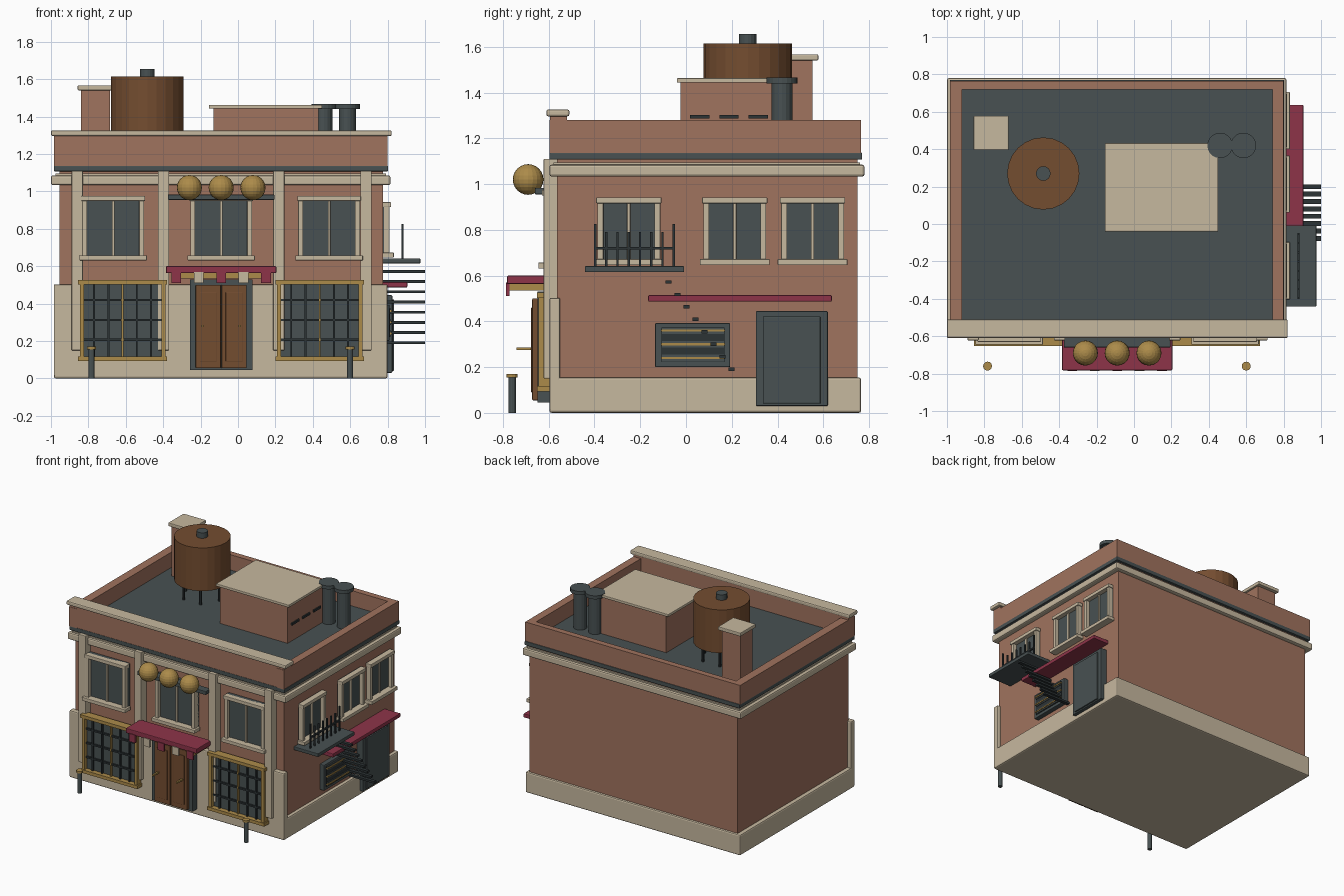
import bpy
import math
from mathutils import Vector

if "Cube" in bpy.data.objects:
    bpy.data.objects.remove(bpy.data.objects["Cube"], do_unlink=True)


def material(name, red, green, blue):
    """Flat material from sRGB bytes."""
    def linear(value):
        value /= 255
        return value / 12.92 if value < 0.04 else ((value + 0.055) / 1.055) ** 2.4
    mat = bpy.data.materials.new(name)
    mat.use_nodes = True
    colour = (linear(red), linear(green), linear(blue), 1)
    mat.diffuse_color = colour
    mat.node_tree.nodes["Principled BSDF"].inputs["Base Color"].default_value = colour
    return mat


BRICK = material("brick", 160, 115, 94)
CREAM = material("cream_stone", 198, 184, 159)
DARK = material("dark_slate", 72, 81, 82)
BLACK = material("black_iron", 44, 51, 53)
MAROON = material("maroon", 141, 52, 73)
GOLD = material("gold", 172, 139, 74)
WOOD = material("brown_wood", 116, 77, 48)


def box(name, mat, xs, ys, zs, bevel=0.0):
    """Box between the given limits, with optional soft edges."""
    bpy.ops.mesh.primitive_cube_add(size=1)
    obj = bpy.context.object
    obj.name = name
    limits = (xs, ys, zs)
    for vert in obj.data.vertices:
        vert.co = Vector([max(r) if c > 0 else min(r) for c, r in zip(vert.co, limits)])
    obj.data.materials.append(mat)
    if bevel:
        mod = obj.modifiers.new("soft_edges", "BEVEL")
        mod.width = bevel
        mod.segments = 2
    return obj


def tube(name, mat, x, y, zs, radius, sides=24):
    bpy.ops.mesh.primitive_cylinder_add(vertices=sides, radius=radius, depth=zs[1] - zs[0],
                                        location=(x, y, sum(zs) / 2))
    obj = bpy.context.object
    obj.name = name
    obj.data.materials.append(mat)
    return obj


def span(centre, width):
    return (centre - width / 2, centre + width / 2)


MID = -0.09            # middle of the building across its front
SIDES = (-0.985, 0.8)  # outer limits of the trim
DEPTH = (-0.597, 0.765)

# Main walls, base and bands
box("brick_walls", BRICK, (-0.955, 0.775), (-0.563, 0.75), (0.01, 1.12))
box("stone_base", CREAM, SIDES, DEPTH, (0, 0.155), 0.01)
box("shopfront_facing", CREAM, SIDES, (-0.597, -0.55), (0.01, 0.503), 0.008)
box("cornice", CREAM, (-1, 0.815), (-0.597, 0.78), (1.033, 1.085), 0.01)
box("upper_cornice_step", CREAM, (-0.975, 0.79), (-0.58, 0.76), (1.08, 1.095))
box("dark_band", DARK, (-0.985, 0.803), (-0.597, 0.77), (1.107, 1.137), 0.004)

# Roof and parapet
box("roof_deck", DARK, (-0.95, 0.77), (-0.56, 0.74), (1.12, 1.165))
box("left_parapet", BRICK, (0.74, 0.8), DEPTH, (1.135, 1.28))
box("right_parapet", BRICK, (-0.985, -0.92), DEPTH, (1.135, 1.28))
box("back_parapet", BRICK, (-0.95, 0.77), (0.72, 0.765), (1.135, 1.28))
box("front_parapet", BRICK, SIDES, (-0.594, -0.52), (1.135, 1.3))
box("front_coping", CREAM, (-1, 0.822), (-0.61, -0.51), (1.296, 1.326), 0.008)

# Roof hut with side vents
box("roof_hut", BRICK, (-0.13, 0.43), (-0.025, 0.42), (1.16, 1.445))
box("roof_hut_cap", CREAM, (-0.155, 0.45), (-0.04, 0.432), (1.443, 1.463), 0.004)
for i in range(3):
    box("hut_vent", BLACK, (0.42, 0.44), span(0.06 + i * 0.128, 0.085), (1.286, 1.302))

# Chimney and flues
box("chimney", BRICK, (-0.84, -0.685), (0.41, 0.552), (1.16, 1.545))
box("chimney_cap", CREAM, (-0.857, -0.67), (0.395, 0.578), (1.54, 1.567), 0.005)
for x in (0.46, 0.585):
    tube("flue", DARK, x, 0.42, (1.16, 1.45), 0.046, 16)
    tube("flue_cap", DARK, x, 0.42, (1.44, 1.466), 0.068, 20)

# Water tank
TANK = (-0.485, 0.27)
tube("water_tank", WOOD, *TANK, (1.29, 1.614), 0.193)
tube("tank_knob", DARK, *TANK, (1.61, 1.655), 0.039, 16)
for i in range(6):
    angle = math.tau * i / 6
    tube("tank_leg", BLACK, TANK[0] + 0.14 * math.cos(angle),
         TANK[1] + 0.14 * math.sin(angle), (1.16, 1.3), 0.01, 8)

# Pilasters
for x in (-0.86, -0.398, 0.218, 0.685):
    box("pilaster", CREAM, span(x, 0.06), (-0.622, -0.55), (0.15, 1.11), 0.004)


def window(name, centre, width, zs, wall, place):
    """Framed window; place turns (across, outward, up) limits into a box."""
    low, high = zs
    rim = 0.026
    left, right = span(centre, width)
    place(name + "_glass", DARK, (left, right), (wall - 0.01, wall + 0.02), zs)
    for a in (left, right - rim):
        place(name + "_jamb", CREAM, (a, a + rim), (wall, wall + 0.048), zs)
    place(name + "_mullion", CREAM, span(centre, 0.014), (wall, wall + 0.03), zs)
    place(name + "_head", CREAM, span(centre, width + 0.01), (wall, wall + 0.055),
          (high - rim, high))
    place(name + "_sill", CREAM, span(centre, width + 0.03), (wall, wall + 0.07),
          (low - 0.004, low + 0.022))


def on_front(name, mat, across, outward, up):
    box(name, mat, across, (-outward[0], -outward[1]), up, 0.003)


def on_side(name, mat, across, outward, up):
    box(name, mat, (outward[0], outward[1] - 0.012), across, up, 0.003)


for x in (-0.667, MID, 0.487):
    window("front_window", x, 0.33, (0.635, 0.975), 0.575, on_front)
for y in (-0.25, 0.213, 0.553):
    window("side_window", y, 0.275, (0.65, 0.942), 0.775, on_side)

# Shop windows with grid bars and gold frames
for x in (-0.617, 0.437):
    low, high, half = 0.1, 0.525, 0.228
    box("shop_glass", DARK, span(x, 0.44), (-0.615, -0.59), (low, high))
    for i in range(1, 6):
        bar = GOLD if i == 3 else BLACK
        box("shop_upright", bar, span(x - half + i * half / 3, 0.01),
            (-0.63, -0.61), (low, high))
    for i in range(1, 4):
        box("shop_crossbar", BLACK, span(x, 0.44), (-0.628, -0.61),
            span(low + i * (high - low) / 4, 0.012))
    for side in (-1, 1):
        box("shop_frame_side", GOLD, span(x + side * (half - 0.01), 0.022),
            (-0.645, -0.59), (low, high))
    for z in (low + 0.005, high - 0.01):
        box("shop_frame_rail", GOLD, span(x, 0.475), (-0.652, -0.59), span(z, 0.024))

# Entrance doors
box("door_surround", DARK, span(MID, 0.335), (-0.65, -0.58), (0.045, 0.53))
for side in (-1, 1):
    box("door_leaf", WOOD, span(MID + side * 0.069, 0.134), (-0.672, -0.64),
        (0.055, 0.5), 0.004)
    box("door_panel", WOOD, span(MID + side * 0.069, 0.09), (-0.677, -0.66),
        (0.09, 0.46), 0.003)
    box("door_handle", GOLD, span(MID + side * 0.1, 0.012), (-0.74, -0.66),
        span(0.28, 0.012))

# Entrance awning with alternating tabs
box("entrance_awning", MAROON, span(MID, 0.59), (-0.782, -0.61), (0.563, 0.6), 0.005)
box("awning_beam", GOLD, span(MID, 0.5), (-0.66, -0.6), (0.535, 0.565))
for side in (-1, 1):
    box("awning_bracket", GOLD, span(MID + side * 0.25, 0.025), (-0.785, -0.61),
        (0.535, 0.565))
for i in range(5):
    box("awning_tab", CREAM if i % 2 else MAROON, span(MID + (i - 2) * 0.12, 0.052),
        (-0.787, -0.772), (0.51, 0.57))

# Globe lamps on a rail
box("lamp_rail", DARK, span(MID, 0.57), (-0.66, -0.6), (0.955, 0.983), 0.004)
for i in (-1, 0, 1):
    bpy.ops.mesh.primitive_uv_sphere_add(segments=20, ring_count=12, radius=0.067,
                                         location=(MID + i * 0.17, -0.69, 1.02))
    globe = bpy.context.object
    globe.name = "globe_lamp"
    globe.data.materials.append(GOLD)

# Bollards
for x in (-0.783, 0.6):
    tube("bollard", DARK, x, -0.76, (0, 0.16), 0.016, 12)
    tube("bollard_cap", GOLD, x, -0.76, (0.155, 0.17), 0.024, 12)

# Side balcony and railing
box("balcony", DARK, (0.77, 0.975), (-0.442, -0.008), (0.615, 0.641), 0.004)
for i in range(8):
    top = 0.79 if 0 < i < 7 else 0.825
    box("rail_post", BLACK, span(0.88, 0.01), span(-0.397 + i * 0.049, 0.01), (0.635, top))
box("hand_rail", BLACK, span(0.88, 0.012), (-0.4, -0.05), span(0.72, 0.012))

# Stair treads below the balcony
for i in range(8):
    box("stair_tread", BLACK, (0.77, 1), span(-0.077 + i * 0.0395, 0.026),
        span(0.572 - i * 0.0545, 0.015))

# Side canopy, service door and slatted vent
box("side_canopy", MAROON, (0.77, 0.905), (-0.165, 0.637), (0.486, 0.515), 0.005)
box("side_door_frame", DARK, (0.77, 0.825), (0.305, 0.62), (0.03, 0.445), 0.005)
box("side_door_panel", DARK, (0.8, 0.835), (0.338, 0.588), (0.04, 0.422), 0.005)
box("vent_frame", DARK, (0.77, 0.81), (-0.135, 0.193), (0.2, 0.393), 0.005)
box("vent_panel", BLACK, (0.8, 0.814), (-0.11, 0.17), (0.222, 0.373))
for i in range(3):
    box("vent_backing", DARK, (0.8, 0.818), (-0.105, 0.165), span(0.24 + i * 0.06, 0.03))
    box("vent_slat", GOLD, (0.8, 0.824), (-0.11, 0.17), span(0.24 + i * 0.06, 0.01))
